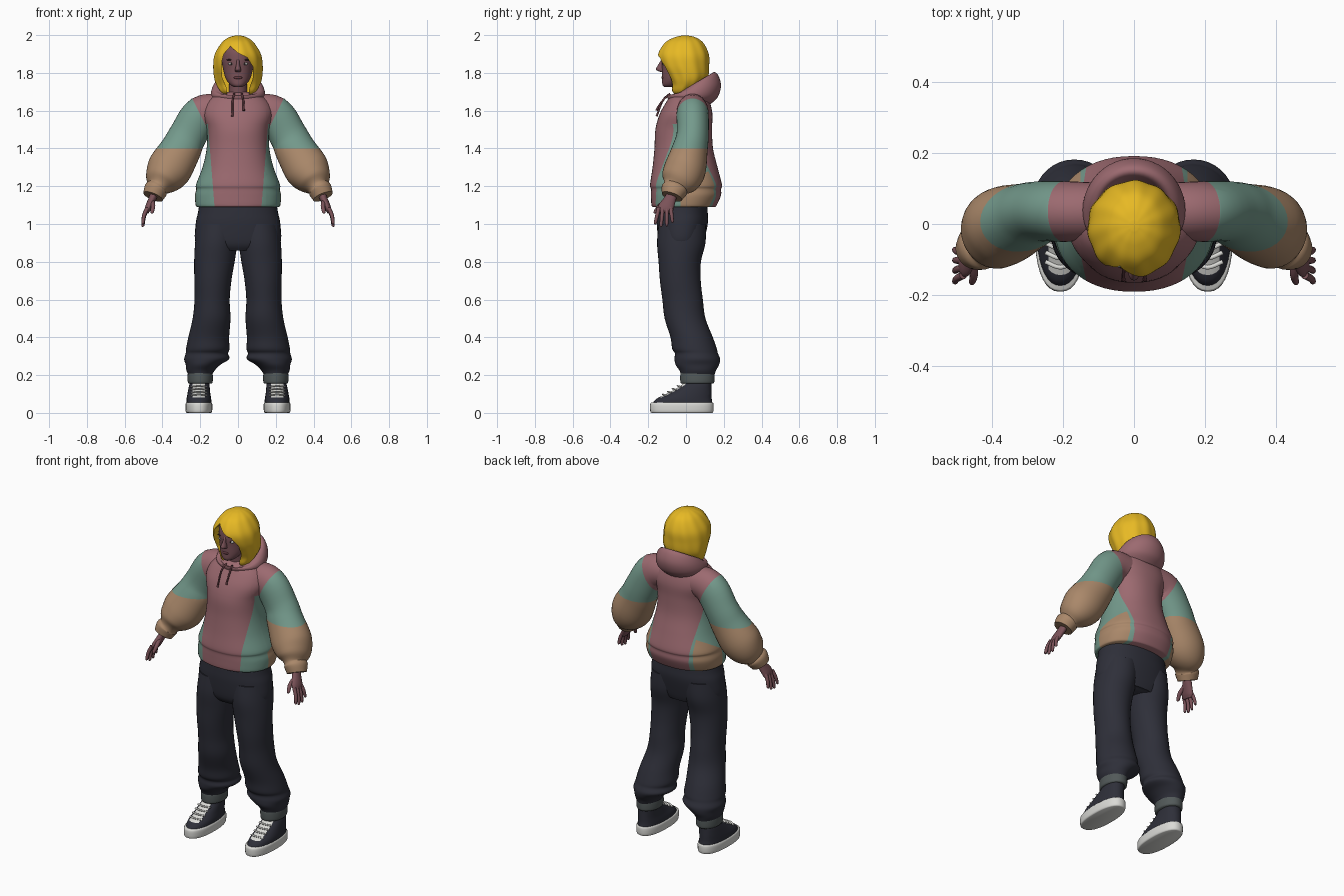
import bpy, bmesh, math
from mathutils import Vector

if "Cube" in bpy.data.objects:
    bpy.data.objects.remove(bpy.data.objects["Cube"])


def material(name, rgb):
    lin = [((c / 255 + .055) / 1.055) ** 2.4 for c in rgb]
    m = bpy.data.materials.new(name)
    m.use_nodes = True
    m.diffuse_color = (*lin, 1)
    m.node_tree.nodes["Principled BSDF"].inputs["Base Color"].default_value = (*lin, 1)
    return m


pink = material("dusty pink", (156, 106, 112))
green = material("sage green", (116, 154, 140))
tan = material("tan", (170, 136, 106))
yellow = material("hair yellow", (232, 186, 36))
navy = material("dark navy", (46, 47, 57))
grey = material("cuff grey", (82, 89, 89))
white = material("off white", (218, 218, 214))
skin = material("skin", (122, 82, 88))
lip = material("lip", (104, 62, 68))
dark = material("brow dark", (50, 34, 36))


def finish(name, bm, mats, mirror=False, angle=50):
    """Turn a bmesh into a smooth shaded object, optionally mirrored in x."""
    bmesh.ops.recalc_face_normals(bm, faces=bm.faces)
    mesh = bpy.data.meshes.new(name)
    bm.to_mesh(mesh)
    bm.free()
    for m in mats:
        mesh.materials.append(m)
    ob = bpy.data.objects.new(name, mesh)
    bpy.context.collection.objects.link(ob)
    bpy.ops.object.select_all(action="DESELECT")
    ob.select_set(True)
    bpy.context.view_layer.objects.active = ob
    bpy.ops.object.shade_smooth_by_angle(angle=math.radians(angle))
    if mirror:
        ob.modifiers.new("Mirror", "MIRROR").use_mirror_merge = False
    return ob


def spline(rings, steps):
    """Catmull-Rom interpolation of ring tuples."""
    pts = [tuple(r) + (0,) * (6 - len(r)) for r in rings]
    pts = [pts[0]] + pts + [pts[-1]]
    out = []
    for p, q, r, s in zip(pts, pts[1:], pts[2:], pts[3:]):
        for k in range(steps):
            t = k / steps
            out.append([b + t / 2 * (c - a + t * (2 * a - 5 * b + 4 * c - d + t * (3 * (b - c) + d - a)))
                        for a, b, c, d in zip(p, q, r, s)])
    return out + [list(pts[-1])]


def loft(name, rings, mats, mirror=False, upright=True, n=36, steps=5, power=1,
         ripple=0, cuts=(), rule=None):
    """Skin rings of (x, y, z, half width, half depth, tilt), then cut and colour them."""
    bm = bmesh.new()
    samples = spline(rings, steps)
    rows = []
    for i, s in enumerate(samples):
        c, (a, b, tilt) = Vector(s[:3]), s[3:]
        u, v = Vector((1, 0, 0)), Vector((0, 1, tilt))
        if not upright:
            t = Vector(samples[min(i + 1, len(samples) - 1)][:3]) - Vector(samples[max(i - 1, 0)][:3])
            u = Vector((0, 1, 0)).cross(t).normalized()
            v = t.normalized().cross(u)
        row = []
        for k in range(n):
            ang = math.tau * k / n
            co, si = math.cos(ang), math.sin(ang)
            w = 1 + ripple * math.sin(11 * ang + 12 * s[2])
            row.append(bm.verts.new(c + u * a * w * math.copysign(abs(co) ** power, co)
                                    + v * b * w * math.copysign(abs(si) ** power, si)))
        rows.append(row)
    for r, s in zip(rows, rows[1:]):
        for k in range(n):
            bm.faces.new((r[k], r[k - 1], s[k - 1], s[k]))
    bm.faces.new(rows[0])
    bm.faces.new(rows[-1])
    for co, no in cuts:
        bmesh.ops.bisect_plane(bm, geom=bm.verts[:] + bm.edges[:] + bm.faces[:],
                               plane_co=co, plane_no=no)
    if rule:
        for f in bm.faces:
            f.material_index = rule(f.calc_center_median())
    return finish(name, bm, mats, mirror)


def ball(name, loc, size, mat, mirror=False):
    bm = bmesh.new()
    bmesh.ops.create_uvsphere(bm, u_segments=20, v_segments=12, radius=1)
    bmesh.ops.scale(bm, vec=size, verts=bm.verts)
    bmesh.ops.translate(bm, vec=loc, verts=bm.verts)
    return finish(name, bm, [mat], mirror)


# Hoodie body: pink centre, green side panels, tan lower back corners
def panel(x):
    return .125 + .08 * (x - 1.1)


def body_colour(c):
    if abs(c.x) < panel(c.z) or c.z > 1.53:
        return 0
    return 2 if c.y > -.03 and abs(c.x) > .15 and c.z < 1.21 + .6 * c.y else 1


body_cuts = [((s * .125, 0, 1.1), (s, 0, -.08)) for s in (-1, 1)]
body_cuts += [((s * .15, 0, 1.1), (1, 0, 0)) for s in (-1, 1)]
body_cuts += [((0, -.03, 0), (0, 1, 0)), ((0, 0, 1.21), (0, -.6, 1)), ((0, 0, 1.53), (0, 0, 1))]
loft("hoodie_body", [
    (0, -.01, 1.09, .215, .165), (0, -.01, 1.1, .224, .173), (0, 0, 1.15, .228, .185),
    (0, 0, 1.185, .221, .186), (0, 0, 1.21, .222, .19), (0, -.005, 1.3, .188, .172),
    (0, -.012, 1.4, .166, .155), (0, -.012, 1.5, .165, .15), (0, 0, 1.58, .185, .14),
    (0, .01, 1.64, .168, .118), (0, .015, 1.68, .125, .095), (0, .015, 1.7, .08, .06)],
    [pink, green, tan], n=56, power=.9, cuts=body_cuts, rule=body_colour)

# Sleeves: pink shoulder, green upper arm, puffy tan forearm and cuff
loft("sleeve", [
    (.08, .035, 1.6, .085, .08), (.19, .035, 1.58, .1, .085), (.265, .035, 1.47, .1, .085),
    (.305, .02, 1.39, .108, .095), (.365, -.005, 1.29, .118, .11), (.405, -.035, 1.23, .092, .1),
    (.425, -.055, 1.195, .058, .068), (.435, -.062, 1.18, .063, .07), (.45, -.075, 1.145, .055, .056)],
    [pink, green, tan], mirror=True, upright=False,
    cuts=[((.16, 0, 1.5), (2, 0, -1)), ((0, 0, 1.4), (0, 0, 1))],
    rule=lambda c: 2 if c.z < 1.4 else int(2 * (c.x - .16) > c.z - 1.5))

# Hood folded down behind the neck, higher at the back
loft("hood", [
    (0, .02, 1.64, .12, .11, -.05), (0, .035, 1.675, .143, .135, 0), (0, .045, 1.71, .14, .14, .2),
    (0, .045, 1.735, .125, .12, .5), (0, .04, 1.74, .105, .1, .6), (0, .035, 1.715, .09, .085, .5),
    (0, .02, 1.66, .07, .07, .2)], [pink], n=48)

# Drawstrings
for side, drop in ((-1, 1.57), (1, 1.6)):
    loft("drawstring", [(side * .02, -.085, 1.69, .005, .005), (side * .028, -.122, 1.655, .005, .005),
                        (side * .03, -.15, drop + .015, .005, .005), (side * .03, -.155, drop, .007, .007)],
         [lip], upright=False, n=8)

# Trousers
loft("trouser_hips", [
    (0, -.02, .86, .16, .1), (0, -.025, .9, .224, .118), (0, -.02, 1, .224, .135),
    (0, -.02, 1.06, .212, .135), (0, -.02, 1.11, .205, .132)], [navy], power=.9)
loft("trouser_leg", [
    (.2, .062, .2, .062, .088), (.198, .062, .225, .075, .097), (.185, .06, .255, .092, .115),
    (.166, .06, .285, .119, .121), (.165, .055, .315, .112, .114), (.16, .045, .34, .115, .118),
    (.155, .03, .4, .108, .112), (.14, -.005, .5, .1, .108), (.137, -.018, .6, .093, .107),
    (.133, -.03, .7, .098, .108), (.125, -.033, .8, .107, .112), (.115, -.025, .9, .112, .128),
    (.105, -.02, 1, .11, .125)], [navy], mirror=True)
loft("trouser_cuff", [
    (.2, .06, .155, .06, .084), (.2, .06, .165, .066, .09), (.2, .06, .205, .066, .09),
    (.2, .06, .225, .06, .084)], [grey], mirror=True)
loft("ankle", [(.2, .065, .12, .045, .055), (.2, .065, .17, .045, .055)], [skin], mirror=True)

# Shoes: white sole, dark upper, white tongue and laces
loft("shoe_sole", [
    (.207, -.022, 0, .064, .16), (.207, -.022, .008, .07, .167), (.207, -.022, .045, .071, .168),
    (.207, -.022, .055, .066, .163)], [white], mirror=True, power=.85, steps=3)
loft("shoe_upper", [
    (.207, -.018, .05, .066, .158), (.207, -.01, .075, .065, .146), (.207, .02, .105, .06, .115),
    (.205, .05, .14, .055, .084), (.203, .06, .158, .052, .074)], [navy, white],
    mirror=True, power=.9,
    cuts=[((.175, 0, 0), (1, 0, 0)), ((.24, 0, 0), (1, 0, 0)), ((0, 0, .082), (0, 0, 1))],
    rule=lambda c: int(.175 < c.x < .24 and c.z > .082 and c.y < 0))
for i in range(4):
    y, z = -.122 + .026 * i, .093 + .015 * i
    loft("shoe_lace", [(.165, y + .016, z, .004, .006), (.207, y, z + .005, .004, .006),
                       (.249, y + .016, z, .004, .006)],
         [white], mirror=True, upright=False, n=8)

# Hands
loft("palm", [
    (.44, -.07, 1.17, .022, .028), (.455, -.085, 1.13, .02, .032), (.475, -.107, 1.085, .018, .042),
    (.484, -.112, 1.06, .01, .034)], [skin], mirror=True, upright=False, n=20)
for i, length in enumerate((.068, .082, .078, .06)):
    y, spread = -.144 + i * .021, (i - 2) * .009
    loft("finger", [(.48, y, 1.085, .011, .011), (.497, y + spread / 2, 1.08 - length / 2, .01, .01),
                    (.503, y + spread, 1.075 - length, .008, .008),
                    (.502, y + spread, 1.07 - length, .003, .003)],
         [skin], mirror=True, upright=False, n=12)
loft("thumb", [(.457, -.1, 1.125, .014, .014), (.45, -.14, 1.095, .012, .012),
               (.455, -.163, 1.063, .009, .009), (.457, -.167, 1.056, .003, .003)],
     [skin], mirror=True, upright=False, n=12)

# Head and face
loft("neck", [(0, .005, 1.62, .055, .055), (0, -.005, 1.7, .048, .05), (0, -.01, 1.78, .05, .055)], [skin])
loft("head", [
    (0, -.09, 1.724, .018, .025), (0, -.077, 1.738, .042, .048), (0, -.055, 1.77, .065, .071),
    (0, -.03, 1.82, .079, .097), (0, -.022, 1.87, .087, .107), (0, -.02, 1.92, .082, .1),
    (0, -.02, 1.96, .05, .06)], [skin])
loft("nose", [
    (0, -.122, 1.875, .007, .006), (0, -.13, 1.845, .009, .016), (0, -.135, 1.818, .016, .024),
    (0, -.122, 1.806, .014, .015)], [skin], n=16)
ball("eye", (.036, -.115, 1.848), (.016, .008, .007), white, mirror=True)
ball("iris", (.036, -.12, 1.848), (.005, .005, .006), dark, mirror=True)
ball("brow", (.04, -.113, 1.869), (.02, .007, .004), dark, mirror=True)
ball("mouth", (0, -.122, 1.775), (.023, .008, .008), lip)

# Bobbed hair with a swept fringe opening carved around the face
hair = loft("hair", [
    (0, -.02, 1.675, .06, .04), (0, -.02, 1.7, .092, .065), (0, 0, 1.74, .116, .09),
    (0, .003, 1.78, .127, .113), (0, -.01, 1.84, .13, .131), (0, -.014, 1.9, .121, .133),
    (0, -.01, 1.96, .085, .1), (0, -.005, 1.988, .048, .055), (0, -.005, 1.998, .012, .014)],
    [yellow], n=88, steps=6, ripple=.014)
outline = [(-.04, 1.94), (0, 1.905), (.05, 1.88), (.08, 1.83), (.078, 1.77), (.06, 1.72), (.05, 1.6),
           (-.05, 1.6), (-.06, 1.72), (-.085, 1.78), (-.088, 1.85), (-.075, 1.9)]
bm = bmesh.new()
face = bm.faces.new([bm.verts.new((x, -.3, z)) for x, z in outline])
moved = bmesh.ops.extrude_face_region(bm, geom=[face])["geom"]
bmesh.ops.translate(bm, vec=(0, .3, 0), verts=[g for g in moved if isinstance(g, bmesh.types.BMVert)])
cutter = finish("hair_cutter", bm, [yellow])
cutter.hide_render = True
carve = hair.modifiers.new("Carve", "BOOLEAN")
carve.operation, carve.object, carve.solver = "DIFFERENCE", cutter, "EXACT"
bpy.context.view_layer.objects.active = hair
bpy.ops.object.modifier_apply(modifier="Carve")
bpy.data.objects.remove(cutter)
